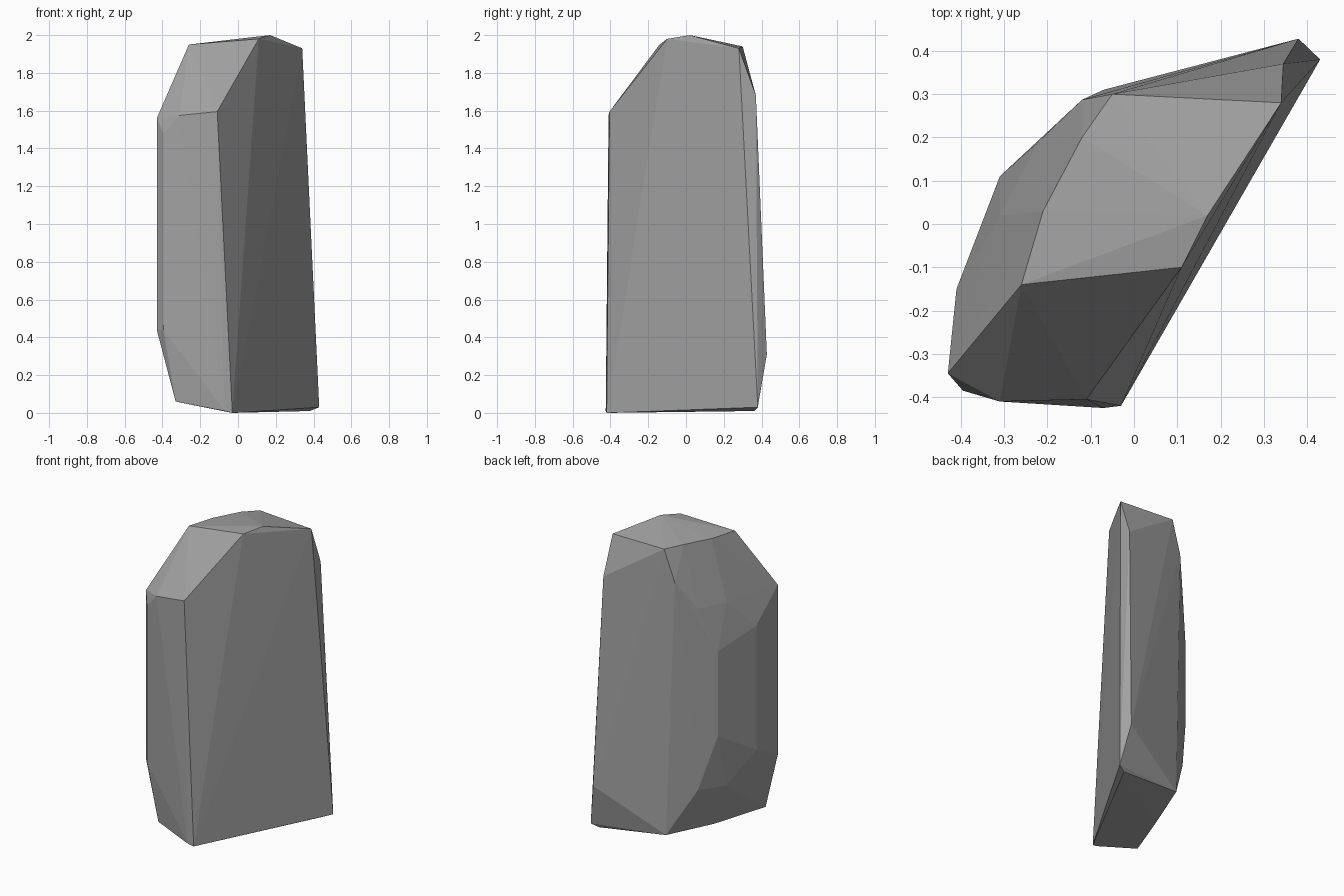
import bpy
import bmesh

# Remove the default cube only
default_cube = bpy.data.objects.get("Cube")
if default_cube:
    bpy.data.objects.remove(default_cube, do_unlink=True)


def make_material(name, color):
    material = bpy.data.materials.new(name)
    material.use_nodes = True
    material.diffuse_color = color
    material.node_tree.nodes["Principled BSDF"].inputs["Base Color"].default_value = color
    return material


def build_rock(name, corners, material):
    """Wrap a set of corner points in a faceted convex shell."""
    bm = bmesh.new()
    for corner in corners:
        bm.verts.new(corner)
    hull = bmesh.ops.convex_hull(bm, input=bm.verts)
    spare = set(hull["geom_interior"]) | set(hull["geom_unused"])
    loose = [v for v in spare if isinstance(v, bmesh.types.BMVert) and v.is_valid]
    bmesh.ops.delete(bm, geom=loose, context="VERTS")
    bmesh.ops.recalc_face_normals(bm, faces=bm.faces)
    mesh = bpy.data.meshes.new(name)
    bm.to_mesh(mesh)
    bm.free()
    mesh.materials.append(material)
    for polygon in mesh.polygons:
        polygon.use_smooth = False
    rock = bpy.data.objects.new(name, mesh)
    bpy.context.collection.objects.link(rock)
    return rock


# Rim of the sloping crown
crown = [
    (.17, .02, 2), (.11, -.1, 1.98), (-.26, -.14, 1.95), (-.21, .03, 1.95),
    (-.12, .2, 1.95), (-.05, .3, 1.94), (.34, .28, 1.93),
]

# Upright corners: plan position, then lower and upper height
uprights = [
    (-.43, -.345, .44, 1.56),
    (-.395, -.385, .44, 1.48),
    (-.41, -.15, .54, 1.36),
    (-.31, .11, .7, 1.26),
    (-.31, .02, .34, 1.55),
    (-.22, .19, .35, 1.55),
]

# Single chipped corners on the front and back shoulders
shoulders = [
    (-.11, -.405, 1.595), (-.31, -.41, 1.575), (-.12, .287, 1.73),
    (.345, .37, 1.68), (.38, .428, .31),
]

# Corners of the underside
foot = [
    (-.03, -.42, 0), (-.07, -.425, .01), (.43, .38, .03), (.38, .36, .01),
    (-.07, .31, .06), (-.19, -.02, .04), (-.33, -.36, .06),
]

sides = [(x, y, z) for x, y, low, high in uprights for z in (low, high)]
stone = make_material("stone grey", (.36, .36, .36, 1))
build_rock("standing_rock", crown + sides + shoulders + foot, stone)
